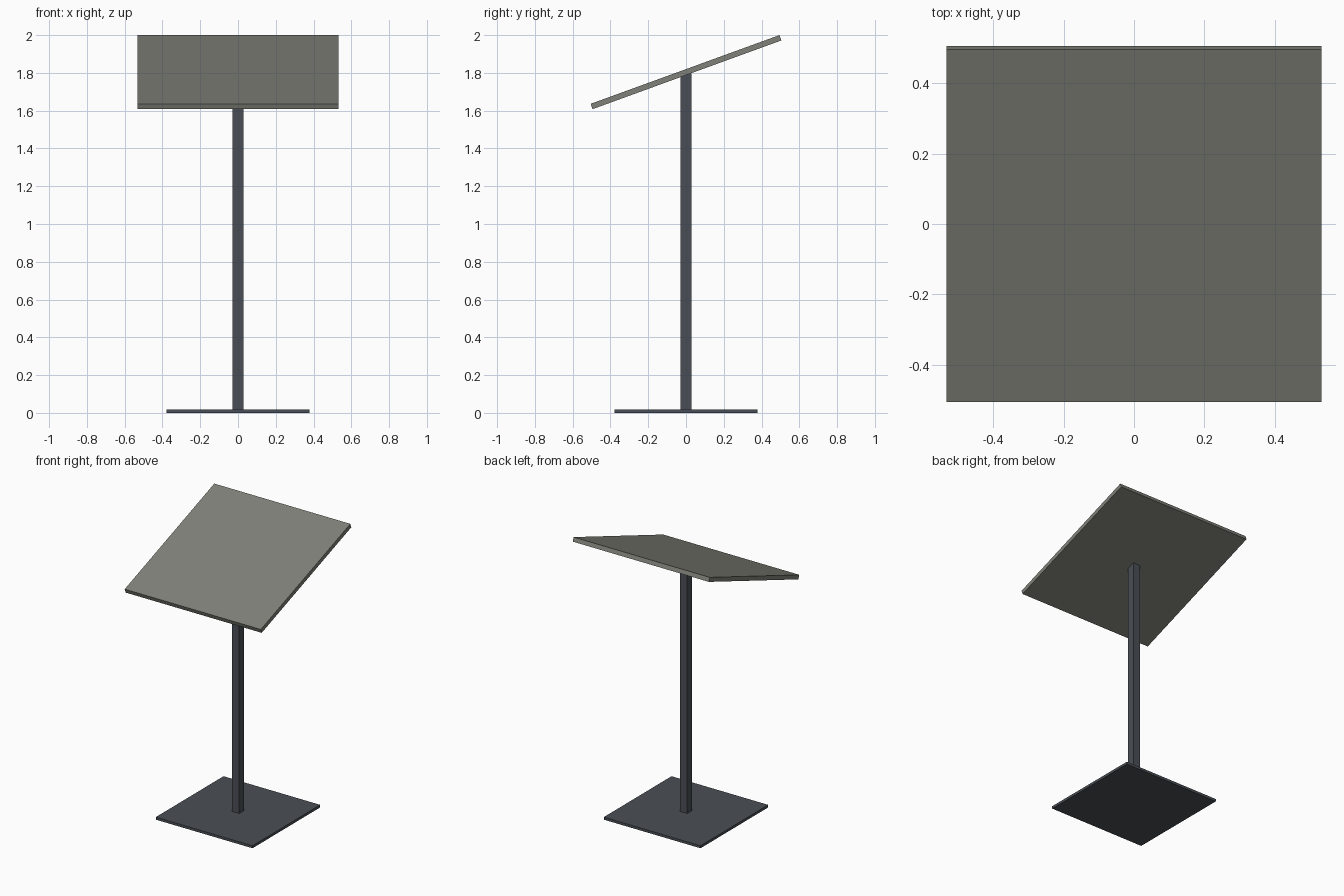
import bpy, math

if "Cube" in bpy.data.objects:
    bpy.data.objects.remove(bpy.data.objects["Cube"])


def material(name, rgb):
    m = bpy.data.materials.new(name)
    m.diffuse_color = (*rgb, 1.0)
    m.use_nodes = True
    m.node_tree.nodes["Principled BSDF"].inputs["Base Color"].default_value = m.diffuse_color
    return m


def box(name, size, centre, mat, tilt=0.0):
    bpy.ops.mesh.primitive_cube_add(size=1, location=centre)
    ob = bpy.context.object
    ob.name = name
    ob.scale = size
    bpy.ops.object.transform_apply(location=False, rotation=False, scale=True)
    ob.rotation_euler.x = tilt
    ob.data.materials.append(mat)
    return ob


steel = material("dark slate steel", (0.068, 0.078, 0.092))
board = material("warm grey board", (0.215, 0.218, 0.188))

# flat square foot
box("base_plate", (0.756, 0.756, 0.018), (0, 0, 0.009), steel)

# square upright, its top buried in the tilted board
post_top = 1.797
box("post", (0.057, 0.057, post_top - 0.009), (0, 0, (post_top + 0.009) / 2), steel)

# tilted square board, low edge at the front
box("tilted_board", (1.064, 1.064, 0.03), (0, 0, 1.804), board, math.radians(20))
